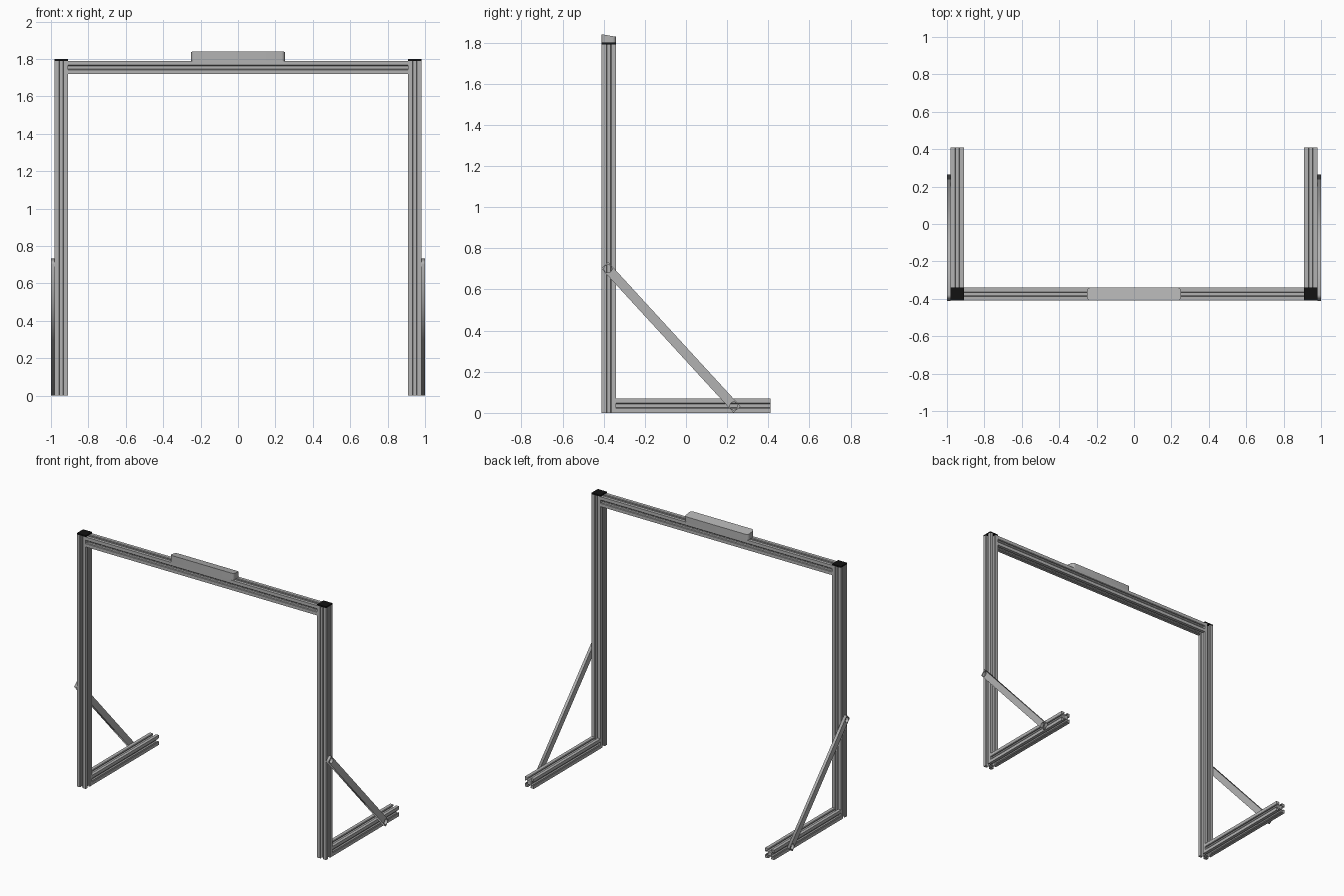
import bpy, bmesh, math
from mathutils import Vector, Matrix

if "Cube" in bpy.data.objects:
    bpy.data.objects.remove(bpy.data.objects["Cube"])


def material(name, rgb):
    m = bpy.data.materials.new(name)
    m.diffuse_color = (*rgb, 1)
    m.use_nodes = True
    m.node_tree.nodes["Principled BSDF"].inputs["Base Color"].default_value = m.diffuse_color
    return m


ALU = material("aluminium grey", (0.45, 0.45, 0.45))
BLACK = material("black plastic", (0.006, 0.006, 0.006))


def add_object(name, mesh, mat):
    ob = bpy.data.objects.new(name, mesh)
    bpy.context.collection.objects.link(ob)
    mesh.materials.clear()
    mesh.materials.append(mat)
    return ob


def prism(name, outline, length, matrix, mat):
    """Extrude a closed outline along local z, then place it."""
    bm = bmesh.new()
    face = bm.faces.new([bm.verts.new((u, v, 0)) for u, v in outline])
    ext = bmesh.ops.extrude_face_region(bm, geom=[face])
    verts = [g for g in ext["geom"] if isinstance(g, bmesh.types.BMVert)]
    bmesh.ops.translate(bm, verts=verts, vec=(0, 0, length))
    bm.transform(matrix)
    bmesh.ops.recalc_face_normals(bm, faces=bm.faces)
    mesh = bpy.data.meshes.new(name)
    bm.to_mesh(mesh)
    bm.free()
    return add_object(name, mesh, mat)


# Slotted square extrusion: one slot half, mirrored and turned four times
H = 0.035
half = [(0.014, 0.0085), (0.0235, 0.018), (0.027, 0.018), (0.027, 0.009),
        (0.032, 0.009), (H, 0.0125)]
side = [(u, -v) for u, v in reversed(half)] + half + [(H, H)]
slotted = []
for k in range(4):
    c, s = round(math.cos(k * math.pi / 2)), round(math.sin(k * math.pi / 2))
    slotted += [(u * c - v * s, u * s + v * c) for u, v in side]

FRONT = -0.375   # y centre of posts and top beam
POST_X = 0.945
square = [(-H, -H), (H, -H), (H, H), (-H, H)]
ALONG_Y = Matrix.Rotation(-math.pi / 2, 4, 'X')
ALONG_X = Matrix.Rotation(math.pi / 2, 4, 'Y')


def make_brace(name, x):
    """Flat bar with a bolt hole near each end."""
    a, b = Vector((x, -0.395, 0.7175)), Vector((x, 0.248, 0.0165))
    length, w, inset, r = (b - a).length, 0.023, 0.0235, 0.019
    cu = bpy.data.curves.new(name, 'CURVE')
    cu.dimensions, cu.fill_mode, cu.extrude = '2D', 'BOTH', 0.01
    loops = [[(0, -w), (length, -w), (length, w), (0, w)]]
    for cx in (inset, length - inset):
        loops.append([(cx + r * math.cos(t * math.pi / 12),
                       r * math.sin(t * math.pi / 12)) for t in range(24)])
    for loop in loops:
        sp = cu.splines.new('POLY')
        sp.points.add(len(loop) - 1)
        for p, (u, v) in zip(sp.points, loop):
            p.co = (u, v, 0, 1)
        sp.use_cyclic_u = True
    tmp = bpy.data.objects.new("brace_outline", cu)
    bpy.context.collection.objects.link(tmp)
    bpy.context.view_layer.update()
    deps = bpy.context.evaluated_depsgraph_get()
    mesh = bpy.data.meshes.new_from_object(tmp.evaluated_get(deps))
    bpy.data.objects.remove(tmp)
    d, out = (b - a).normalized(), Vector((1, 0, 0))
    rot = Matrix((d, out.cross(d), out)).transposed().to_4x4()
    mesh.transform(Matrix.Translation(a) @ rot)
    add_object(name, mesh, ALU)


# Posts, caps, feet and braces on both sides
for label, sx in (("left", -1), ("right", 1)):
    x = sx * POST_X
    prism(label + "_post", slotted, 1.79,
          Matrix.Translation((x, FRONT, 0)), ALU)
    prism(label + "_post_cap", square, 0.01,
          Matrix.Translation((x, FRONT, 1.79)), BLACK)
    prism(label + "_foot", slotted, 0.75,
          Matrix.Translation((x, -0.34, H)) @ ALONG_Y, ALU)
    make_brace(label + "_brace", sx * 0.99)

# Top beam between the posts
prism("top_beam", slotted, 1.82,
      Matrix.Translation((-0.91, FRONT, 1.755)) @ ALONG_X, ALU)

# Housing on the beam: rounded plan corners, top sloping down to the back
R, outline = 0.018, []
for k, (sx, sy) in enumerate(((1, 1), (-1, 1), (-1, -1), (1, -1))):
    for i in range(7):
        t = (k + i / 6) * math.pi / 2
        outline.append((sx * (0.25 - R) + R * math.cos(t),
                        sy * (H - R) + R * math.sin(t)))
housing = prism("top_housing", outline, 0.05,
                Matrix.Translation((0, FRONT, 1.79)), ALU)
for v in housing.data.vertices:
    if v.co.z > 1.80:
        v.co.z = 1.84 - 0.17 * (v.co.y - FRONT + H)
bpy.context.view_layer.objects.active = housing
housing.select_set(True)
bpy.ops.object.shade_smooth_by_angle(angle=math.radians(30))
